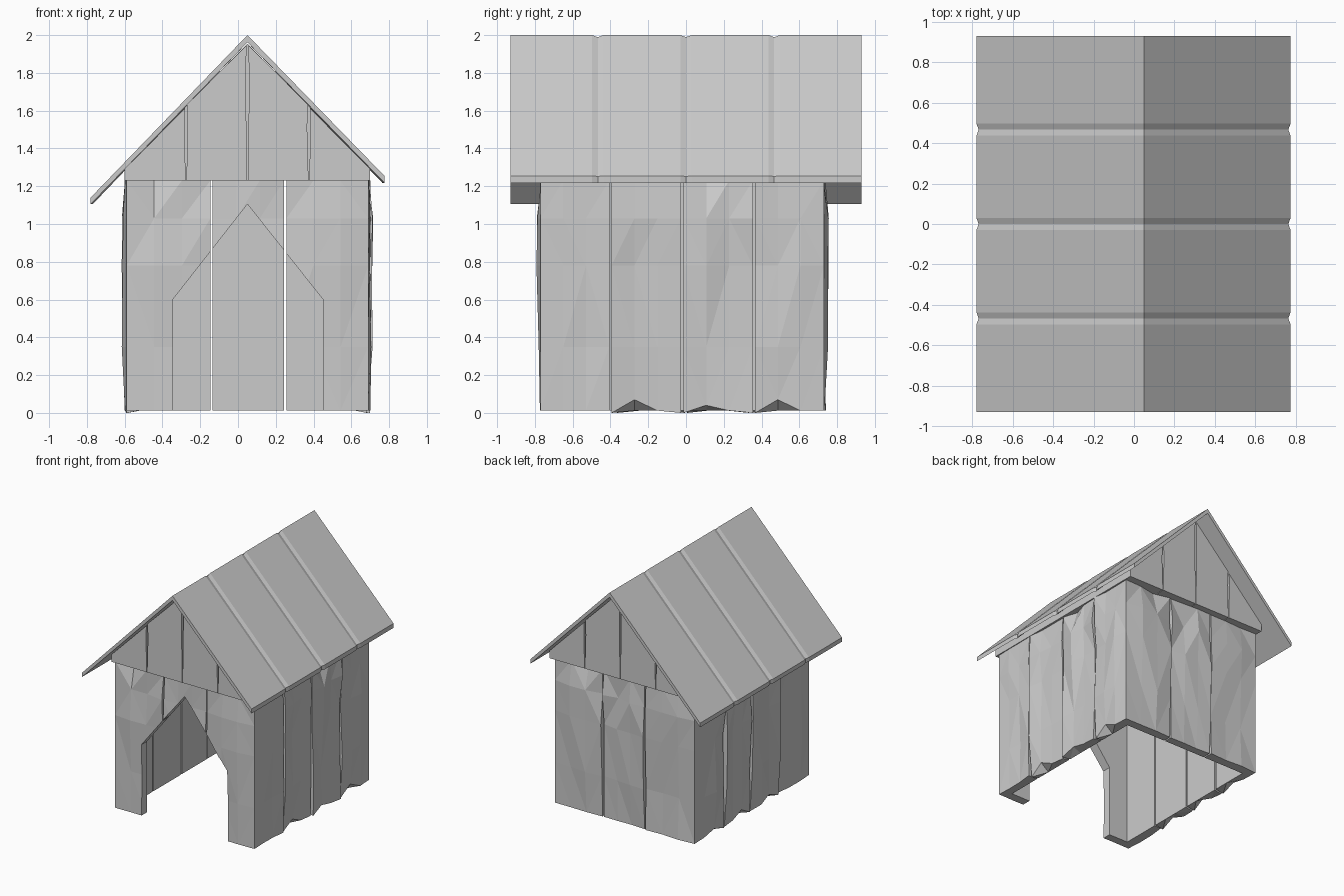
import bpy, bmesh, random

if "Cube" in bpy.data.objects:
    bpy.data.objects.remove(bpy.data.objects["Cube"])

random.seed(7)
CX = 0.05                                  # ridge line of the house
X0, X1, Y0, Y1 = -0.59, 0.69, -0.77, 0.73  # wall footprint
THICK, TOP, GAP = 0.07, 1.23, 0.012
ROWS = [0.012, 0.35, 0.78, 1.03, TOP]
COLS = [0, 0.33, 0.66, 1]


def finish(name, bm, triangulate=False):
    if triangulate:
        bmesh.ops.triangulate(bm, faces=bm.faces[:])
    bmesh.ops.recalc_face_normals(bm, faces=bm.faces[:])
    me = bpy.data.meshes.new(name)
    bm.to_mesh(me)
    bm.free()
    ob = bpy.data.objects.new(name, me)
    bpy.context.collection.objects.link(ob)
    return ob


def loft(bm, rings):
    """Closed solid through equal-length rings of points."""
    vs = [[bm.verts.new(p) for p in r] for r in rings]
    n = len(vs[0])
    for a, b in zip(vs, vs[1:]):
        for i in range(n):
            bm.faces.new((a[i], a[(i + 1) % n], b[(i + 1) % n], b[i]))
    bm.faces.new(vs[0])
    bm.faces.new(vs[-1])


def prism(bm, profile, y0, y1):
    loft(bm, [[(x, y, z) for x, z in profile] for y in (y0, y1)])


def plank(bm, place, lo, hi, u0, u1, low_chip, top_chip):
    """Warped board; its outer grid is uneven, its inner grid flat and mitred."""
    out, inn = {}, {}
    nc, nr = len(COLS), len(ROWS)
    for i, f in enumerate(COLS):
        u = u0 + (u1 - u0) * f
        corner = u in (lo, hi)
        for j, z in enumerate(ROWS):
            d = 0 if corner else random.uniform(-0.008, 0.026 if 0 < j < nr - 1 else 0.012)
            zo = z
            if j == 0 and not corner:
                zo = 0.0 if i in (0, nc - 1) and low_chip else z
                if i == 1 and low_chip:
                    zo, d = low_chip, 0
            if j == nr - 1 and i == 1:
                d -= top_chip
            out[i, j] = bm.verts.new(place(u, d, zo))
            inn[i, j] = bm.verts.new(place(min(max(u, lo + THICK), hi - THICK), -THICK, z))
    for i in range(nc - 1):
        for j in range(nr - 1):
            for g in (out, inn):
                bm.faces.new((g[i, j], g[i + 1, j], g[i + 1, j + 1], g[i, j + 1]))
    for i in range(nc - 1):
        for j in (0, nr - 1):
            bm.faces.new((out[i, j], out[i + 1, j], inn[i + 1, j], inn[i, j]))
    for j in range(nr - 1):
        for i in (0, nc - 1):
            bm.faces.new((out[i, j], out[i, j + 1], inn[i, j + 1], inn[i, j]))


def wall(name, place, seams, low=None, top=None):
    bm = bmesh.new()
    n = len(seams) - 1
    for k in range(n):
        a = seams[k] + (GAP / 2 if k else 0)
        b = seams[k + 1] - (GAP / 2 if k < n - 1 else 0)
        plank(bm, place, seams[0], seams[-1], a, b,
              low[k] if low else 0, top[k] if top else 0)
    return finish(name, bm, True)


# Plank walls
ends = [X0, -0.14, 0.25, X1]
sides = [Y0, -0.40, -0.02, 0.36, Y1]
sides_left = [Y0, -0.37, 0.0, 0.34, Y1]
front = wall("front_wall", lambda u, d, z: (u, Y0 - d, z), ends, top=[0.05, 0, 0])
wall("back_wall", lambda u, d, z: (u, Y1 + d, z), ends, top=[0, 0, 0.03])
wall("right_wall", lambda u, d, z: (X1 + d, u, z), sides,
     low=[0, 0.07, 0.04, 0.07], top=[0, 0, 0.04, 0])
wall("left_wall", lambda u, d, z: (X0 - d, u, z), sides_left,
     low=[0, 0.05, 0.06, 0.04], top=[0, 0.03, 0, 0])

# Pointed doorway cut through the front wall
bm = bmesh.new()
prism(bm, [(-0.345, -0.2), (0.45, -0.2), (0.45, 0.6), (CX, 1.105), (-0.345, 0.6)], -1, -0.5)
cutter = finish("doorway_cutter", bm)
cutter.hide_render = True
mod = front.modifiers.new("doorway", 'BOOLEAN')
mod.operation = 'DIFFERENCE'
mod.solver = 'EXACT'
mod.object = cutter
bpy.context.view_layer.objects.active = front
bpy.ops.object.modifier_apply(modifier=mod.name)
bpy.data.objects.remove(cutter)


# Attic block under the roof
def attic_z(x):
    return 1.955 - 1.023 * abs(x - CX)


bm = bmesh.new()
prism(bm, [(-0.6, TOP), (0.7, TOP), (0.7, attic_z(0.7)), (CX, attic_z(CX)), (-0.6, attic_z(-0.6))],
      -0.74, 0.73)
finish("attic", bm)

# Gable boards, with seams that open towards the roof
seams = [-0.6, -0.275, CX, 0.375, 0.7]
for name, y0, y1 in (("front_gable", -0.80, -0.74), ("back_gable", 0.73, 0.79)):
    bm = bmesh.new()
    for k in range(4):
        a, b = seams[k], seams[k + 1]
        ga, gb = (0.009 if k else 0), (0.009 if k < 3 else 0)
        za, zb = attic_z(a + ga), attic_z(b - gb)
        prism(bm, [(a + ga * 0.2, TOP), (b - gb * 0.2, TOP),
                   (b - gb, TOP + 0.7 * (zb - TOP)), (b - gb * 0.6, zb),
                   (a + ga * 0.6, za), (a + ga, TOP + 0.7 * (za - TOP))], y0, y1)
    finish(name, bm)

# Roof, four panels per slope separated by shallow V grooves
stations = [(-0.93, 0)]
for g in (-0.467, 0, 0.467):
    stations += [(g - 0.03, 0), (g, 0.011), (g + 0.03, 0)]
stations.append((0.93, 0))
rings = []
for y, s in stations:
    rings.append([(x, y, z) for x, z in (
        (-0.78 + s, 1.14), (CX, 2.0 - s), (0.775 - s, 1.255),
        (0.775 - s, 1.218), (CX, 1.962), (-0.78 + s, 1.105))])
    for i in (0, 2):                       # sink the eave edge with the groove
        x, yy, z = rings[-1][i]
        rings[-1][i] = (x, yy, z - s * 0.3)
bm = bmesh.new()
loft(bm, rings)
finish("roof", bm)
